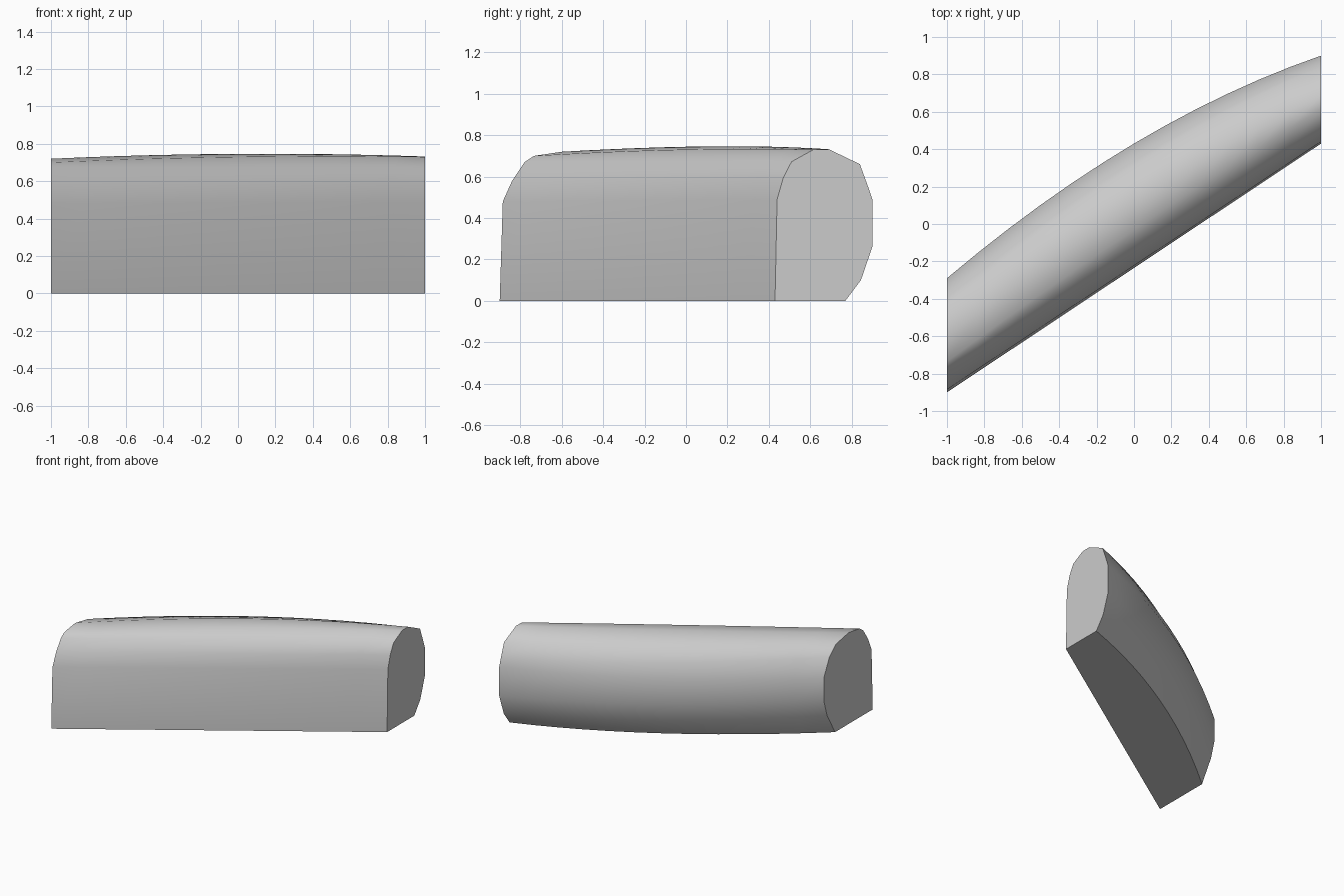
import bpy, bmesh, math

cube = bpy.data.objects.get("Cube")
if cube:
    bpy.data.objects.remove(cube, do_unlink=True)

# Matte grey for the whole body
grey = bpy.data.materials.new("plain_grey")
grey.use_nodes = True
grey.diffuse_color = (0.6, 0.6, 0.6, 1)
grey.node_tree.nodes["Principled BSDF"].inputs["Base Color"].default_value = (0.6, 0.6, 0.6, 1)

# End outlines as (y, z), from the front bottom edge over the top to the back bottom edge
LEFT = [(0.43, 0), (0.44, 0.49), (0.47, 0.595), (0.51, 0.672), (0.615, 0.73), (0.69, 0.732),
        (0.84, 0.66), (0.88, 0.55), (0.90, 0.49), (0.90, 0.26), (0.845, 0.10), (0.77, 0)]
RIGHT = [(-0.90, 0), (-0.885, 0.48), (-0.84, 0.58), (-0.78, 0.67), (-0.735, 0.70), (-0.60, 0.72),
         (-0.44, 0.69), (-0.36, 0.62), (-0.29, 0.48), (-0.29, 0.30), (-0.33, 0.17), (-0.43, 0)]
# Outward bow of each outline point at mid length, as (y, z)
BOW = [(0, 0), (0, 0), (0, 0), (0, 0), (0.03, 0.015), (0.075, 0.02),
       (0.11, 0.015), (0.12, 0.005), (0.125, 0), (0.125, 0), (0.125, 0), (0.125, 0)]
STATIONS = 13

# Loft between the ends: straight front, bowed back and top
bm = bmesh.new()
rings = []
for i in range(STATIONS):
    t = i / (STATIONS - 1)
    x = 2 * t - 1
    swell = 1 - x * x
    rings.append([bm.verts.new((x,
                                a[0] + (b[0] - a[0]) * t + w[0] * swell,
                                a[1] + (b[1] - a[1]) * t + w[1] * swell))
                  for a, b, w in zip(RIGHT, LEFT, BOW)])

n = len(BOW)
for r0, r1 in zip(rings, rings[1:]):
    for k in range(n):
        m = (k + 1) % n
        bm.faces.new((r0[k], r1[k], r1[m], r0[m]))

# Flat end caps
bm.faces.new(rings[0])
bm.faces.new(rings[-1])
bmesh.ops.recalc_face_normals(bm, faces=bm.faces)

mesh = bpy.data.meshes.new("curved_block")
bm.to_mesh(mesh)
bm.free()
mesh.materials.append(grey)
body = bpy.data.objects.new("curved_block", mesh)
bpy.context.collection.objects.link(body)

# Smooth sides, crisp caps and base
bpy.ops.object.select_all(action='DESELECT')
body.select_set(True)
bpy.context.view_layer.objects.active = body
bpy.ops.object.shade_smooth_by_angle(angle=math.radians(50))
